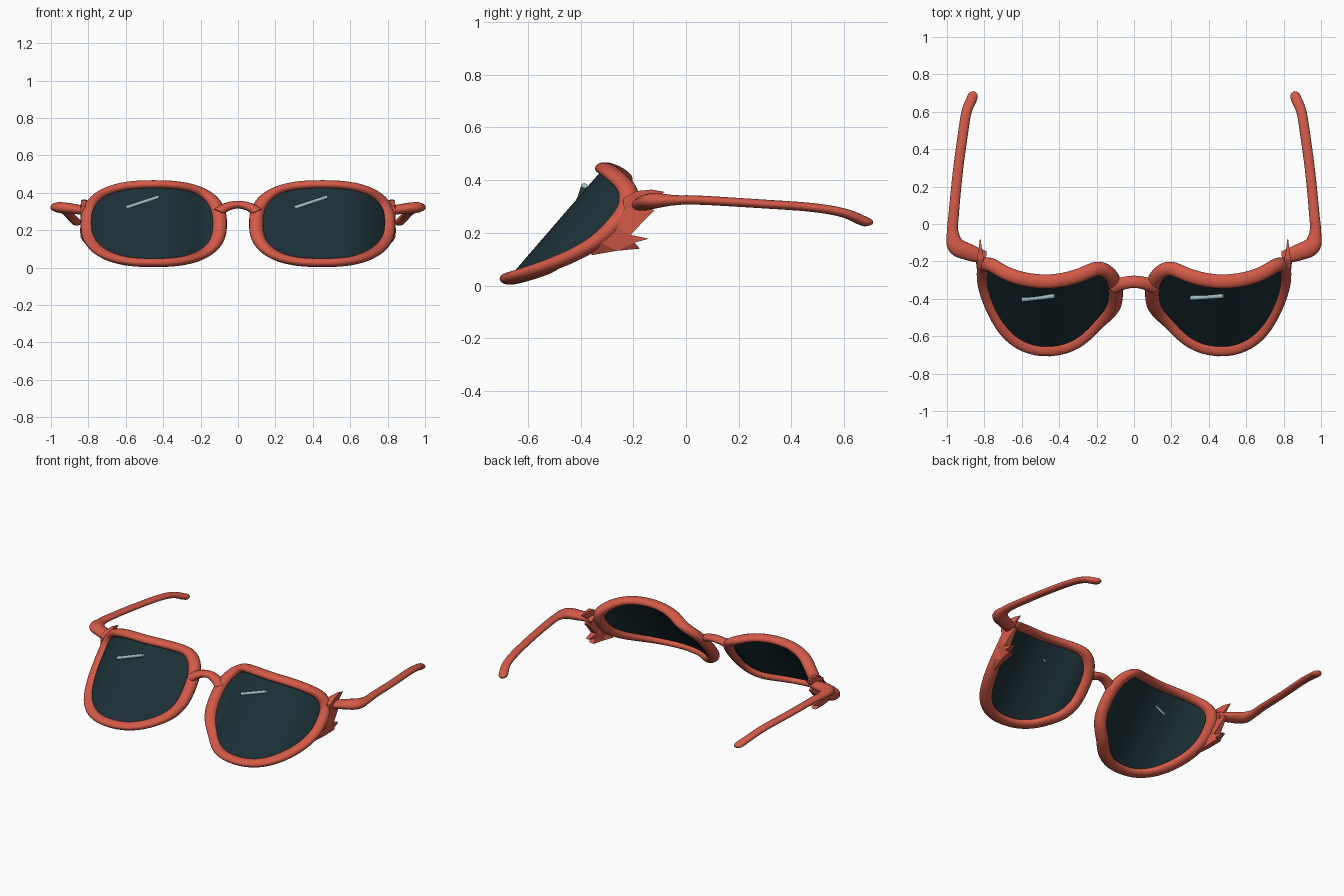
import bpy, bmesh, math
from mathutils import Vector

cube = bpy.data.objects.get("Cube")
if cube:
    bpy.data.objects.remove(cube)

SQUASH = 0.62      # tubes are flatter in height than in width
CX, CZ = 0.45, 0.2355


def material(name, color):
    m = bpy.data.materials.new(name)
    m.use_nodes = True
    m.diffuse_color = (*color, 1)
    bsdf = m.node_tree.nodes["Principled BSDF"]
    bsdf.inputs["Base Color"].default_value = (*color, 1)
    bsdf.inputs["Roughness"].default_value = 0.5
    return m


RED = material("coral red", (0.65, 0.103, 0.065))
DARK = material("dark teal glass", (0.0115, 0.030, 0.038))
PALE = material("pale glint", (0.34, 0.50, 0.52))


def add_object(name, mesh, mat, mirror=False, smooth=True):
    ob = bpy.data.objects.new(name, mesh)
    bpy.context.collection.objects.link(ob)
    mesh.materials.clear()
    mesh.materials.append(mat)
    for p in mesh.polygons:
        p.use_smooth = smooth
        p.material_index = 0
    if mirror:
        ob.modifiers.new("mirror", 'MIRROR').use_mirror_merge = False
    return ob


def bmesh_object(name, bm, mat, smooth):
    bmesh.ops.recalc_face_normals(bm, faces=bm.faces)
    mesh = bpy.data.meshes.new(name)
    bm.to_mesh(mesh)
    bm.free()
    return add_object(name, mesh, mat, True, smooth)


def smooth_path(keys, steps=8):
    """Catmull-Rom through tuples of any length."""
    keys = [Vector(k) for k in keys]
    out = []
    for i in range(len(keys) - 1):
        p0, p1 = keys[max(i - 1, 0)], keys[i]
        p2, p3 = keys[i + 1], keys[min(i + 2, len(keys) - 1)]
        for s in range(steps):
            t = s / steps
            out.append(0.5 * (2 * p1 + (p2 - p0) * t
                              + (2 * p0 - 5 * p1 + 4 * p2 - p3) * t * t
                              + (3 * p1 - p0 - 3 * p2 + p3) * t ** 3))
    return out + [keys[-1]]


def tube(name, points, mat, cyclic=False, squash=SQUASH, mirror=False):
    """Round tube along (x, y, z, radius) points, flattened in z."""
    cu = bpy.data.curves.new(name + "_path", 'CURVE')
    cu.dimensions = '3D'
    cu.bevel_depth = 1
    cu.bevel_resolution = 5
    cu.use_fill_caps = not cyclic
    sp = cu.splines.new('POLY')
    sp.points.add(len(points) - 1)
    sp.use_cyclic_u = cyclic
    for p, (x, y, z, r) in zip(sp.points, points):
        p.co = (x, y, z / squash, 1)
        p.radius = r
    tmp = bpy.data.objects.new(name + "_path", cu)
    bpy.context.collection.objects.link(tmp)
    dg = bpy.context.evaluated_depsgraph_get()
    mesh = bpy.data.meshes.new_from_object(tmp.evaluated_get(dg))
    bpy.data.objects.remove(tmp)
    bpy.data.curves.remove(cu)
    for v in mesh.vertices:
        v.co.z *= squash
    return add_object(name, mesh, mat, mirror)


# Leaning, wrapped lens surface: depth depends on x, then tilts with height
WRAP = smooth_path([(0.04, -0.38), (0.09, -0.372), (0.15, -0.37), (0.2, -0.386),
                    (0.25, -0.42), (0.3, -0.45), (0.37, -0.476), (0.46, -0.489),
                    (0.55, -0.48), (0.63, -0.452), (0.7, -0.402), (0.77, -0.318),
                    (0.83, -0.22)])


def depth(x, z):
    for a, b in zip(WRAP, WRAP[1:]):
        if x <= b[0]:
            t = (x - a[0]) / (b[0] - a[0])
            return a[1] + t * (b[1] - a[1]) + 0.865 * (z - CZ)
    return WRAP[-1][1] + 0.865 * (z - CZ)


def outline(i, n, scale=1.0):
    """Point on the rounded-rectangle outline of a lens."""
    a = math.tau * i / n
    c, s = math.cos(a), math.sin(a)
    x = CX + scale * 0.353 * math.copysign(abs(c) ** 0.79, c)
    z = CZ + scale * 0.209 * math.copysign(abs(s) ** 0.79, s)
    return x, depth(x, z), z


# Rims
N = 96
tube("lens_rims", [(*outline(i, N), 0.038) for i in range(N)], RED, True, mirror=True)

# Lenses: concentric rings laid on the wrapped surface
bm = bmesh.new()
rings = [[bm.verts.new(outline(i, N, k / 12)) for i in range(N)] for k in range(1, 13)]
bm.faces.new(rings[0])
for r0, r1 in zip(rings, rings[1:]):
    for i in range(N):
        j = (i + 1) % N
        bm.faces.new((r0[i], r1[i], r1[j], r0[j]))
lenses = bmesh_object("lenses", bm, DARK, True)
solid = lenses.modifiers.new("thickness", 'SOLIDIFY')
solid.thickness = 0.008
solid.offset = 0

# Nose bridge
tube("nose_bridge", smooth_path([(-0.105, -0.338, 0.297, 0.034), (-0.06, -0.318, 0.325, 0.034),
                                 (0, -0.309, 0.337, 0.033), (0.06, -0.318, 0.325, 0.034),
                                 (0.105, -0.338, 0.297, 0.034)]), RED)

# Temple arms with thick hinge and drooping ear tips
tube("temple_arms", smooth_path([
    (0.80, -0.178, 0.302, 0.034), (0.88, -0.152, 0.314, 0.044), (0.951, -0.117, 0.322, 0.047),
    (0.970, -0.04, 0.324, 0.031), (0.964, 0.05, 0.324, 0.028), (0.943, 0.27, 0.311, 0.027),
    (0.915, 0.48, 0.296, 0.027), (0.895, 0.60, 0.275, 0.027), (0.866, 0.672, 0.245, 0.028),
    (0.858, 0.695, 0.238, 0.022), (0.854, 0.706, 0.235, 0.008)]), RED, mirror=True)

# Flame plates on the outer corners: jagged profile, thin at the tips
FLAME = [(-0.24, 0.33), (-0.19, 0.358), (-0.13, 0.364), (-0.08, 0.355), (-0.125, 0.325),
         (-0.15, 0.30), (-0.12, 0.285), (-0.165, 0.24), (-0.21, 0.192), (-0.14, 0.178),
         (-0.195, 0.163), (-0.175, 0.14), (-0.26, 0.132), (-0.36, 0.115), (-0.34, 0.17),
         (-0.27, 0.23), (-0.235, 0.29)]
bm = bmesh.new()
sheets = []
for side in (-1, 1):
    sheet = []
    for y, z in FLAME:
        reach = 0.13 if y > -0.21 else 0.19
        half = max(0.002, 0.022 * (1 - abs(y + 0.21) / reach))
        x = 0.822 - max(0, 0.15 - z)
        sheet.append(bm.verts.new((x + side * half, y, z)))
    sheets.append(sheet)
inner, outer = sheets
caps = [bm.faces.new(inner), bm.faces.new(outer)]
for i in range(len(FLAME)):
    j = (i + 1) % len(FLAME)
    bm.faces.new((inner[i], inner[j], outer[j], outer[i]))
bmesh.ops.recalc_face_normals(bm, faces=bm.faces)
bmesh.ops.triangulate(bm, faces=caps)
bmesh_object("flame_plates", bm, RED, False)

# Slanted glints, the same way round on both lenses
for name, x, y in (("left_glint", 0.303, -0.396), ("right_glint", -0.598, -0.405)):
    tube(name, [(x, y, 0.321, 0.012), (x + 0.175, -0.385, 0.379, 0.012)], PALE, squash=0.8)
